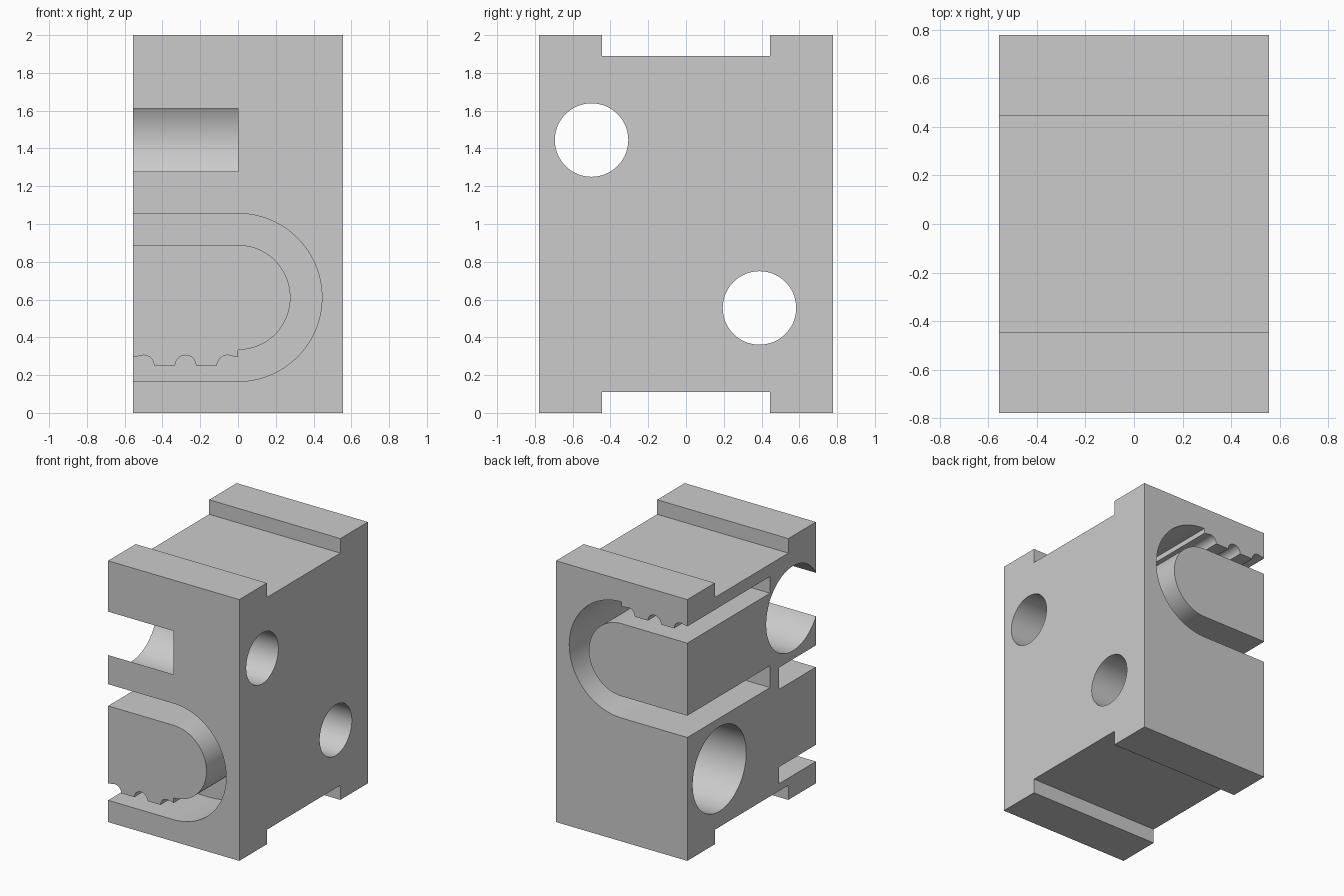
import bpy, bmesh, math

U = 1 / 18  # design grid unit

if "Cube" in bpy.data.objects:
    bpy.data.objects.remove(bpy.data.objects["Cube"])

grey = bpy.data.materials.new("light_grey")
grey.use_nodes = True
grey.diffuse_color = (0.6, 0.6, 0.6, 1)
grey.node_tree.nodes["Principled BSDF"].inputs["Base Color"].default_value = (0.6, 0.6, 0.6, 1)


def prism(name, points, axis, start, end):
    """Extrude a 2D outline along x (points are y,z) or y (points are x,z)."""
    place = (lambda p, d: (d, p[0], p[1])) if axis == "x" else (lambda p, d: (p[0], d, p[1]))
    bm = bmesh.new()
    lower = [bm.verts.new([c * U for c in place(p, start)]) for p in points]
    upper = [bm.verts.new([c * U for c in place(p, end)]) for p in points]
    bm.faces.new(lower)
    bm.faces.new(upper)
    n = len(points)
    for i in range(n):
        j = (i + 1) % n
        bm.faces.new((lower[i], lower[j], upper[j], upper[i]))
    bmesh.ops.recalc_face_normals(bm, faces=bm.faces)
    mesh = bpy.data.meshes.new(name)
    bm.to_mesh(mesh)
    bm.free()
    mesh.materials.append(grey)
    obj = bpy.data.objects.new(name, mesh)
    bpy.context.collection.objects.link(obj)
    return obj


def arc(cx, cz, r, a0, a1, steps):
    angles = [math.radians(a0 + (a1 - a0) * i / steps) for i in range(steps + 1)]
    return [(cx + r * math.cos(a), cz + r * math.sin(a)) for a in angles]


def rack(sign):
    """Toothed line running from x = 0 out past the open side."""
    base, edge = 4.5, 4.5 + sign * 0.8
    line = [(0, edge)]
    for cx, a0, a1 in ((-1, 70, 180), (-5, 0, 180), (-9, 0, 110)):
        line += arc(cx, base, 1, sign * a0, sign * a1, 10)
    return line + [(-10, edge), (-12, edge)]


def channel(rack_on_island):
    """U-shaped belt channel around a rounded island, with one toothed run."""
    cz = 11
    outer = arc(0, cz, 8, 90, -90, 48)
    inner = arc(0, cz, 5, 90, -90, 48)
    far_outer = [(-12, cz - 8)]
    far_inner = [(-12, cz - 5)]
    if rack_on_island:
        far_inner = rack(1)
    else:
        far_outer = rack(-1)
    outline = [(-12, cz + 8)] + outer + far_outer
    return outline + (([(-12, cz + 5)] + inner + far_inner)[::-1])


# Block with a wide groove across top and bottom
half = [(14, 0), (14, 36), (8, 36), (8, 34), (-8, 34), (-8, 36),
        (-14, 36), (-14, 0), (-8, 0), (-8, 2), (8, 2), (8, 0)]
block = prism("clamp_block", half, "x", -10, 10)

# Front channel, and the deeper upside-down back channel
cutters = [prism("front_channel_cutter", channel(True), "y", -16, -6)]
flipped = [(x, 36 - z) for x, z in channel(False)]
cutters.append(prism("back_channel_cutter", flipped, "y", -4, 16))

# Stepped bores: narrow right through, wide from the open side
for label, y, z in (("upper", -9, 26), ("lower", 7, 10)):
    for size, r, end in (("narrow", 3.5, 12), ("wide", 5.83, 0)):
        circle = arc(y, z, r, 0, 360, 96)[:-1]
        start = -1 if size == "narrow" else -12
        cutters.append(prism(f"{label}_{size}_bore_cutter", circle, "x", start, end))

bpy.context.view_layer.objects.active = block
for cutter in cutters:
    cutter.hide_render = True
    mod = block.modifiers.new(cutter.name, "BOOLEAN")
    mod.operation = "DIFFERENCE"
    mod.solver = "EXACT"
    mod.object = cutter
    bpy.ops.object.modifier_apply(modifier=mod.name)
    bpy.data.objects.remove(cutter)

# Smooth bores and channel ends, keep edges sharp
bpy.ops.object.select_all(action="DESELECT")
block.select_set(True)
bpy.ops.object.shade_smooth_by_angle(angle=math.radians(30))
